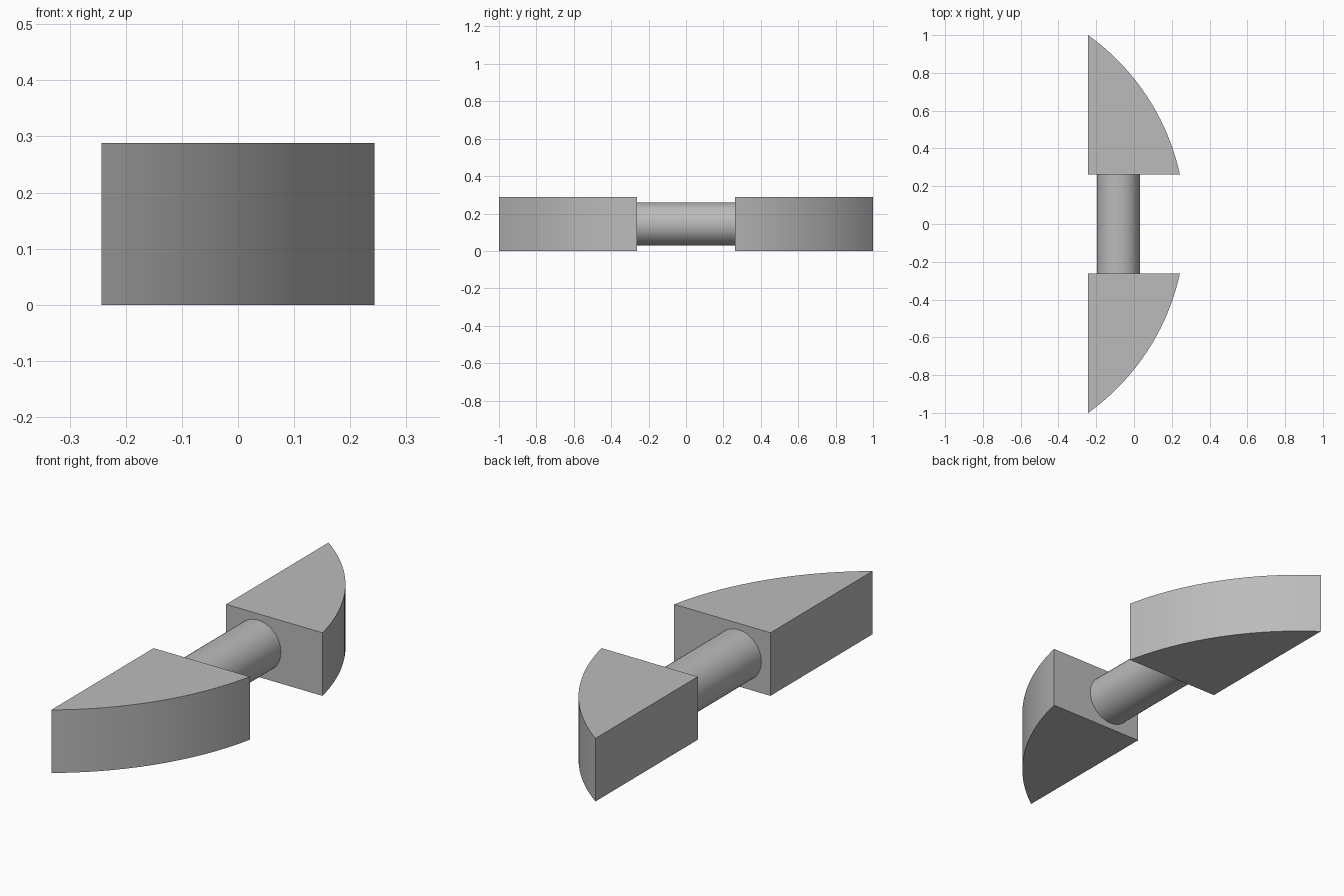
import bpy
import bmesh
import math
from mathutils import Matrix, Vector

cube = bpy.data.objects.get("Cube")
if cube:
    bpy.data.objects.remove(cube, do_unlink=True)

HEIGHT = 0.288
HALF_WIDTH = 0.243
INNER_Y = 0.262
ARC_X = -0.958
ARC_RADIUS = math.hypot(HALF_WIDTH + ARC_X, 1.0)

grey = bpy.data.materials.new("plain_grey")
grey.use_nodes = True
colour = (0.5, 0.5, 0.5, 1)
grey.diffuse_color = colour
grey.node_tree.nodes["Principled BSDF"].inputs["Base Color"].default_value = colour


def finish(name, bm):
    bmesh.ops.recalc_face_normals(bm, faces=bm.faces)
    mesh = bpy.data.meshes.new(name)
    bm.to_mesh(mesh)
    bm.free()
    mesh.materials.append(grey)
    obj = bpy.data.objects.new(name, mesh)
    bpy.context.collection.objects.link(obj)
    bpy.ops.object.select_all(action='DESELECT')
    obj.select_set(True)
    bpy.context.view_layer.objects.active = obj
    bpy.ops.object.shade_smooth_by_angle(angle=math.radians(30))


def end_block(name, side, steps=24):
    # Wedge with one curved side, extruded upward
    start = math.asin(INNER_Y / ARC_RADIUS)
    stop = math.asin(1.0 / ARC_RADIUS)
    profile = [(-HALF_WIDTH, INNER_Y)]
    for i in range(steps + 1):
        a = start + (stop - start) * i / steps
        profile.append((ARC_X + ARC_RADIUS * math.cos(a), ARC_RADIUS * math.sin(a)))
    bm = bmesh.new()
    face = bm.faces.new([bm.verts.new((x, side * y, 0)) for x, y in profile])
    grown = bmesh.ops.extrude_face_region(bm, geom=[face])
    top = [v for v in grown["geom"] if isinstance(v, bmesh.types.BMVert)]
    bmesh.ops.translate(bm, verts=top, vec=Vector((0, 0, HEIGHT)))
    finish(name, bm)


end_block("front_block", -1)
end_block("back_block", 1)

# Round bar joining the two blocks
bm = bmesh.new()
placement = Matrix.Translation((-0.082, 0, HEIGHT / 2)) @ Matrix.Rotation(math.pi / 2, 4, 'X')
bmesh.ops.create_cone(bm, cap_ends=True, segments=48, radius1=0.115, radius2=0.115,
                      depth=2 * INNER_Y, matrix=placement)
finish("connecting_bar", bm)
